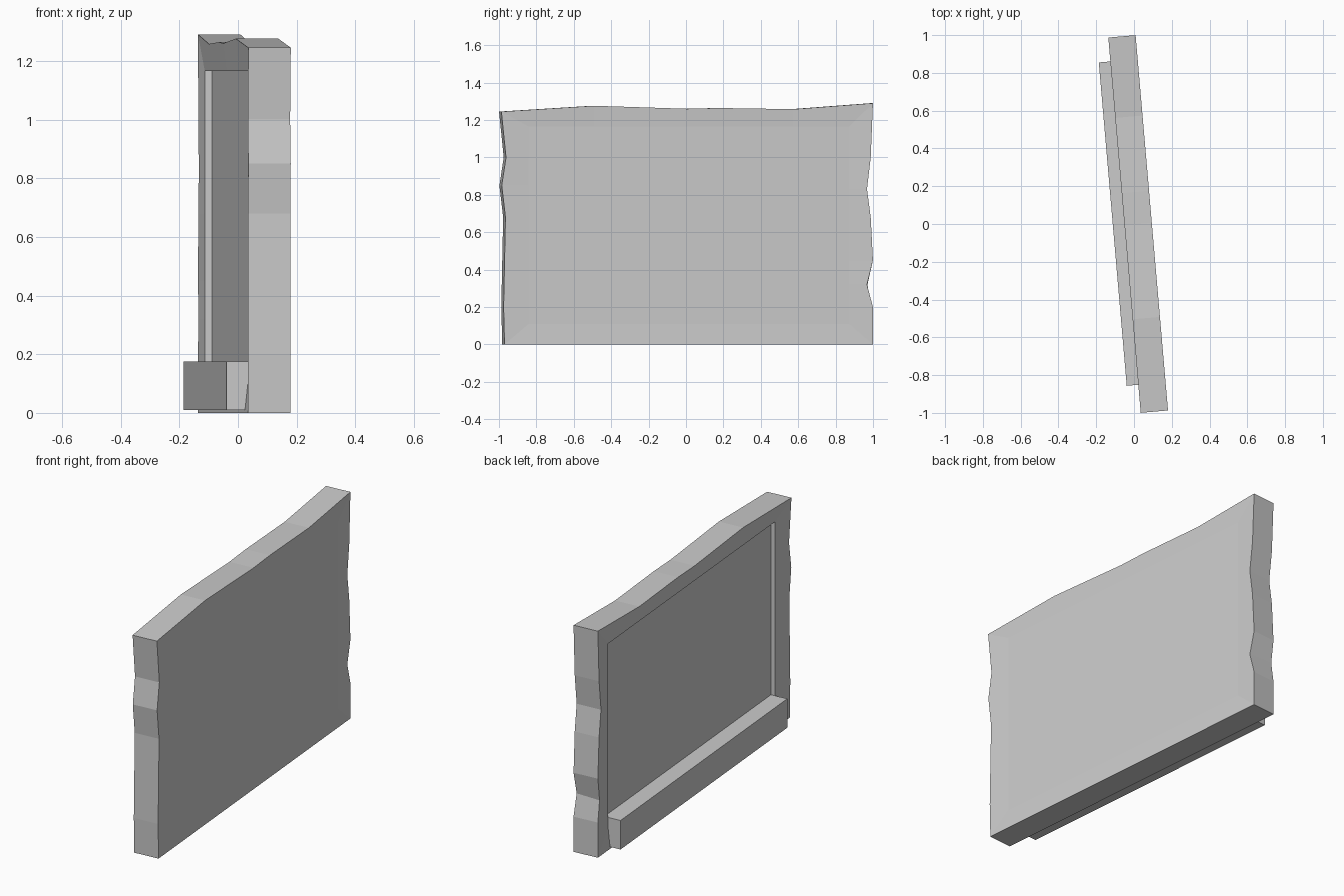
import bpy
import bmesh
import math
from mathutils import Matrix, Vector

cube = bpy.data.objects.get("Cube")
if cube:
    bpy.data.objects.remove(cube, do_unlink=True)

# Single stone-grey material
GREY = (0.6, 0.6, 0.6, 1.0)
grey = bpy.data.materials.new("plain_grey")
grey.use_nodes = True
grey.diffuse_color = GREY
grey.node_tree.nodes["Principled BSDF"].inputs["Base Color"].default_value = GREY

# The whole model is turned slightly about the vertical
PLACE = Matrix.Translation((0.022, 0, 0)) @ Matrix.Rotation(math.atan(0.0864), 4, "Z")


def add_object(name, bm):
    bmesh.ops.recalc_face_normals(bm, faces=bm.faces)
    bm.transform(PLACE)
    mesh = bpy.data.meshes.new(name)
    bm.to_mesh(mesh)
    bm.free()
    mesh.materials.append(grey)
    obj = bpy.data.objects.new(name, mesh)
    bpy.context.scene.collection.objects.link(obj)
    return obj


def loft(name, rings):
    """Skin a list of (depth, outline) rings and cap both ends."""
    bm = bmesh.new()
    loops = [[bm.verts.new((x, y, z)) for y, z in outline] for x, outline in rings]
    for a, b in zip(loops, loops[1:]):
        for i in range(len(a)):
            j = (i + 1) % len(a)
            bm.faces.new((a[i], a[j], b[j], b[i]))
    bm.faces.new(loops[0])
    bm.faces.new(list(reversed(loops[-1])))
    return add_object(name, bm)


# Worn outline of the slab: far end, top, near end
far_end = [(0.997, 0), (0.997, 0.2), (0.965, 0.32), (0.997, 0.45),
           (0.985, 0.68), (0.965, 0.83), (0.985, 1.0)]
top_edge = [(0.997, 1.29), (0.57, 1.258), (0.17, 1.264), (0, 1.26),
            (-0.5, 1.276), (-0.997, 1.245)]
near_end = [(-0.972, 1.0), (-0.995, 0.85), (-0.975, 0.68), (-0.985, 0.2), (-0.98, 0)]
outline = far_end + top_edge + near_end

# The low chip is shallower on the panelled side
chipped = list(outline)
chipped[2] = (0.98, 0.32)

# Panel rectangle inside the rim, found by clamping the outline
Y0, Y1, Z0, Z1 = -0.85, 0.87, 0.11, 1.165
panel = [(min(max(y, Y0), Y1), min(max(z, Z0), Z1)) for y, z in outline]

# Slab with a sloped rim and sunken panel on one side, shallow dish on the other
HALF = 0.0725
loft("framed_slab", [
    (-HALF + 0.036, panel),
    (-HALF + 0.012, panel),
    (-HALF, chipped),
    (HALF, outline),
    (HALF - 0.005, panel),
])

# Ledge along the foot of the panel
low, high = Vector((-0.134, -0.848, 0.01)), Vector((-0.03, 0.87, 0.175))
ledge = bmesh.new()
size = high - low
bmesh.ops.create_cube(ledge, size=1, matrix=Matrix.Translation((low + high) / 2)
                      @ Matrix.Diagonal((*size, 1)))
add_object("bottom_ledge", ledge)
